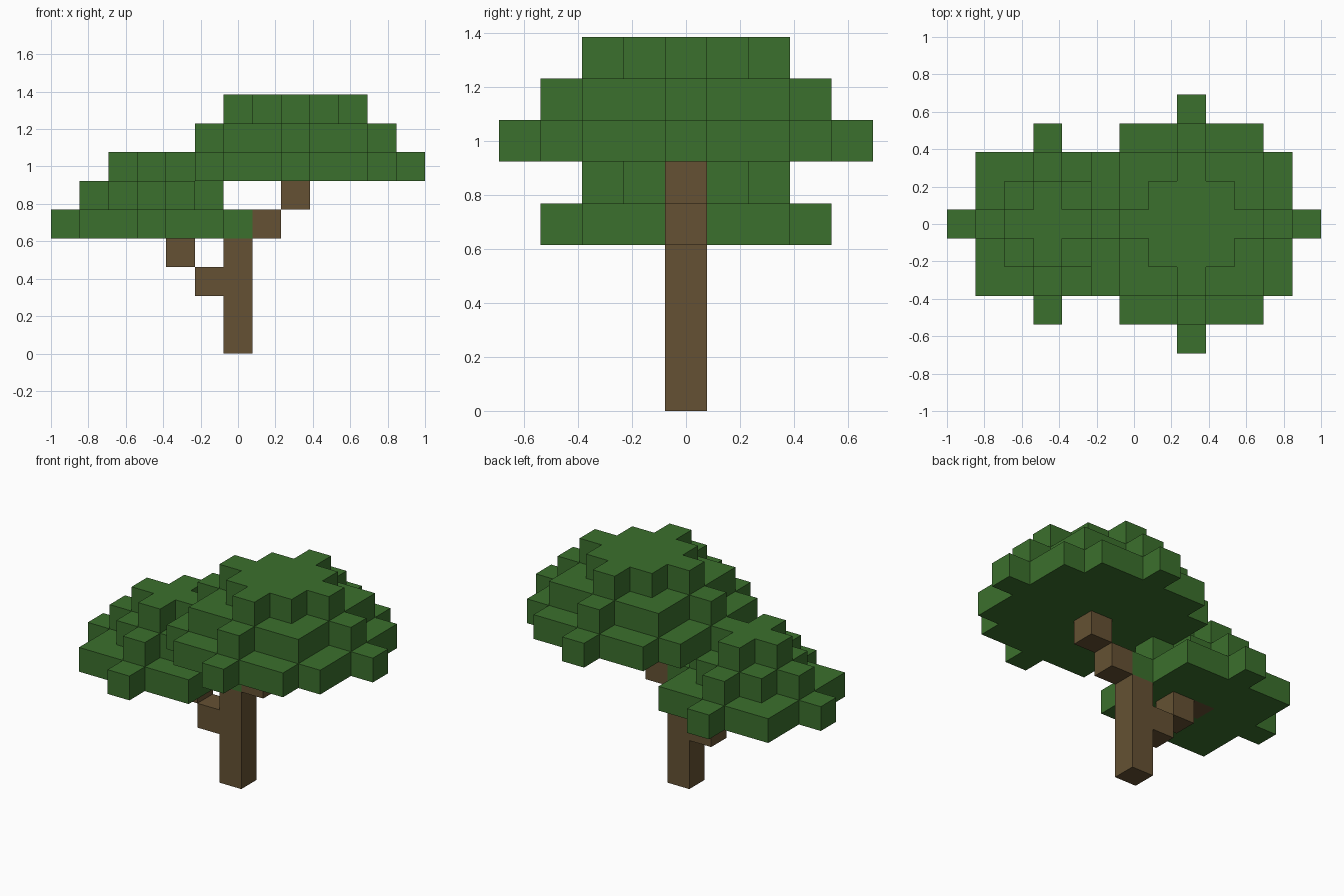
import bpy, bmesh
from mathutils import Vector

cube = bpy.data.objects.get("Cube")
if cube:
    bpy.data.objects.remove(cube, do_unlink=True)

UNIT = 2 / 13  # edge length of one block


def material(name, color):
    mat = bpy.data.materials.new(name)
    mat.use_nodes = True
    mat.diffuse_color = color
    mat.node_tree.nodes["Principled BSDF"].inputs["Base Color"].default_value = color
    return mat


def disc(cx, layer, radius):
    """Blocks of a flat round layer."""
    span = range(-radius, radius + 1)
    return {(cx + x, y, layer) for x in span for y in span
            if x * x + y * y <= radius * radius}


def dome(cx, bottom, radius, tiers):
    """Stacked discs, each one block narrower than the one below."""
    return set().union(*(disc(cx, bottom + i, radius - i) for i in range(tiers)))


def build_blocks(name, cells, solid, mat):
    """Mesh of the outer block faces, leaving out those touching other blocks."""
    bm = bmesh.new()
    for cell in sorted(cells):
        center = Vector(cell) + Vector((0, 0, 0.5))
        for axis in range(3):
            for side in (-1, 1):
                n = Vector((0, 0, 0))
                n[axis] = side
                if tuple(int(c + d) for c, d in zip(cell, n)) in solid:
                    continue
                u = Vector((0, 0, 0))
                u[(axis + 1) % 3] = 0.5
                v = n.cross(u)
                middle = center + n / 2
                corners = (-u - v, u - v, u + v, v - u)
                bm.faces.new([bm.verts.new((middle + c) * UNIT) for c in corners])
    bmesh.ops.remove_doubles(bm, verts=bm.verts, dist=UNIT / 100)
    mesh = bpy.data.meshes.new(name)
    bm.to_mesh(mesh)
    bm.free()
    mesh.materials.append(mat)
    obj = bpy.data.objects.new(name, mesh)
    bpy.context.collection.objects.link(obj)


bark = material("bark_brown", (0.130, 0.083, 0.033, 1))
leaf = material("leaf_green", (0.044, 0.162, 0.026, 1))

# Wood: straight trunk and two stepped branches
trunk = {(0, 0, z) for z in range(4)}
low_branch = {(-i, 0, 1 + i) for i in range(1, 4)}
high_branch = {(i, 0, 3 + i) for i in range(1, 3)}
wood = trunk | low_branch | high_branch

# Foliage: a small low crown and a large high crown
low_crown = dome(-3, 4, 3, 3) - wood
high_crown = dome(2, 6, 4, 3) - wood - low_crown

solid = wood | low_crown | high_crown
build_blocks("trunk", trunk, solid, bark)
build_blocks("low_branch", low_branch, solid, bark)
build_blocks("high_branch", high_branch, solid, bark)
build_blocks("low_crown", low_crown, solid, leaf)
build_blocks("high_crown", high_crown, solid, leaf)
